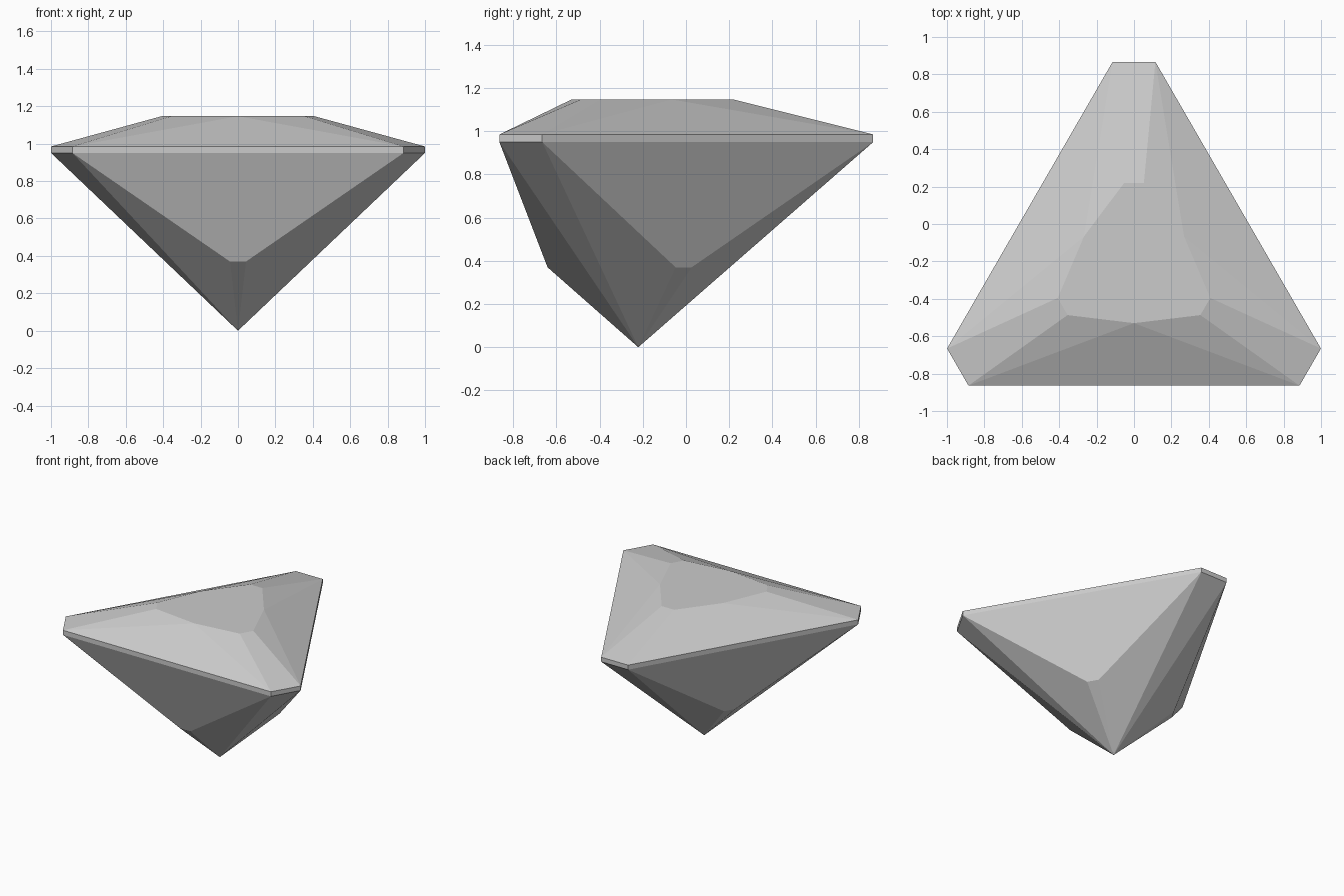
import bpy
import bmesh
from math import radians
from mathutils import Matrix, Vector

if "Cube" in bpy.data.objects:
    bpy.data.objects.remove(bpy.data.objects["Cube"])

AXIS_Y = -0.221                      # the triangular stone turns about this axis
GIRDLE_LOW, GIRDLE_TOP, TABLE, FACET = 0.95, 0.985, 1.147, 0.37

stone = bpy.data.materials.new("pale_grey_stone")
stone.use_nodes = True
colour = (0.6, 0.6, 0.6, 1)
stone.diffuse_color = colour
stone.node_tree.nodes["Principled BSDF"].inputs["Base Color"].default_value = colour

bm = bmesh.new()


def ring(x, y, z):
    """Two mirrored points, repeated on the three sides, in anticlockwise order."""
    verts = []
    for side in range(3):
        turn = Matrix.Rotation(radians(120 * side), 3, "Z")
        for sx in ((-x, x) if x else (0,)):
            verts.append(bm.verts.new(turn @ Vector((sx, y, z)) + Vector((0, AXIS_Y, 0))))
    return verts


# Rings of corners, from the point up to the table
tip = bm.verts.new((0, AXIS_Y, 0))
facet = ring(0.043, -0.42, FACET)
low = ring(0.885, -0.643, GIRDLE_LOW)
top = ring(0.885, -0.643, GIRDLE_TOP)
table = ring(0.355, -0.266, TABLE)
middle = ring(0, -0.309, TABLE)

table_outline = []
for side in range(3):
    a, b, c = 2 * side, 2 * side + 1, (2 * side + 2) % 6
    m = middle[side]
    table_outline += [table[a], m, table[b]]
    faces = [
        # Pavilion
        (low[a], facet[a], facet[b], low[b]),
        (facet[a], tip, facet[b]),
        (low[a], tip, facet[a]),
        (facet[b], tip, low[b]),
        (low[b], tip, low[c]),
        # Girdle
        (low[a], low[b], top[b], top[a]),
        (low[b], low[c], top[c], top[b]),
        # Crown
        (top[a], top[b], m),
        (top[a], m, table[a]),
        (top[b], table[b], m),
        (top[b], top[c], table[c], table[b]),
    ]
    for face in faces:
        bm.faces.new(face)
bm.faces.new(table_outline)
bmesh.ops.recalc_face_normals(bm, faces=bm.faces)

mesh = bpy.data.meshes.new("triangular_gemstone")
bm.to_mesh(mesh)
bm.free()
mesh.materials.append(stone)
gem = bpy.data.objects.new("triangular_gemstone", mesh)
bpy.context.collection.objects.link(gem)
